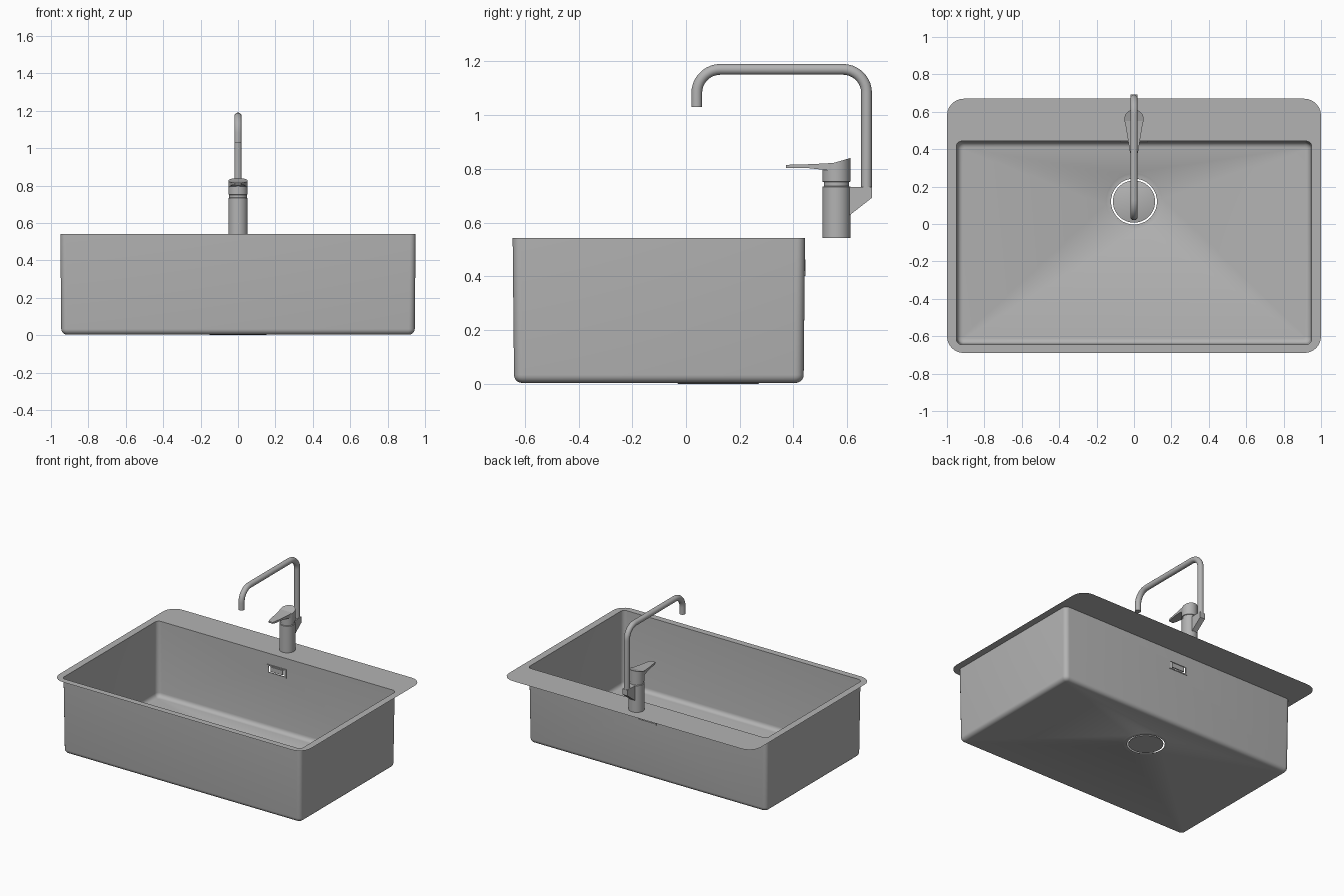
import bpy, bmesh
from math import sin, cos, pi, radians
from mathutils import Vector

if "Cube" in bpy.data.objects:
    bpy.data.objects.remove(bpy.data.objects["Cube"])

steel = bpy.data.materials.new("brushed steel grey")
steel.use_nodes = True
GREY = (0.45, 0.45, 0.45, 1)
steel.diffuse_color = GREY
steel.node_tree.nodes["Principled BSDF"].inputs["Base Color"].default_value = GREY

N = 7              # points per rounded corner
COUNT = 4 * N      # points per loop
RIM_Z = 0.542
DRAIN = (0, 0.12)
TAP_Y = 0.56


def finish(name, bm, fix_normals=True):
    if fix_normals:
        bmesh.ops.recalc_face_normals(bm, faces=bm.faces)
    mesh = bpy.data.meshes.new(name)
    bm.to_mesh(mesh)
    bm.free()
    ob = bpy.data.objects.new(name, mesh)
    bpy.context.collection.objects.link(ob)
    mesh.materials.append(steel)
    bpy.ops.object.select_all(action='DESELECT')
    ob.select_set(True)
    bpy.context.view_layer.objects.active = ob
    bpy.ops.object.shade_smooth_by_angle(angle=radians(35))
    return ob


def round_rect(bm, x, y0, y1, r, z):
    """Counter-clockwise rounded rectangle, starting at the back left corner."""
    loop = []
    for k, (cx, cy) in enumerate(((x - r, y1 - r), (r - x, y1 - r),
                                  (r - x, y0 + r), (x - r, y0 + r))):
        for i in range(N):
            a = (k + i / (N - 1)) * pi / 2
            loop.append(bm.verts.new((cx + r * cos(a), cy + r * sin(a), z)))
    return loop


def circle(bm, centre, r, z, n=COUNT, top=None):
    """Circle of points; an optional rule gives each point its own height."""
    pts = []
    for i in range(n):
        a = (i + 0.5) * 2 * pi / n
        x, y = centre[0] + r * cos(a), centre[1] + r * sin(a)
        pts.append(bm.verts.new((x, y, top(y) if top else z)))
    return pts


def bridge(bm, a, b):
    n = len(a)
    return [bm.faces.new((a[i], a[(i + 1) % n], b[(i + 1) % n], b[i])) for i in range(n)]


def lathe(name, centre, profile, top=None):
    """Capped stack of circles; the last one may follow a sloping top."""
    bm = bmesh.new()
    rings = [circle(bm, centre, r, z, 40) for r, z in profile]
    if top:
        rings.append(circle(bm, centre, profile[-1][0], 0, 40, top))
    for a, b in zip(rings, rings[1:]):
        bridge(bm, a, b)
    bm.faces.new(rings[0])
    bm.faces.new(rings[-1])
    return finish(name, bm)


def box(name, centre, size):
    bm = bmesh.new()
    bmesh.ops.create_cube(bm, size=1)
    for v in bm.verts:
        v.co = Vector(centre) + v.co * Vector(size)
    return finish(name, bm)


# Basin: mounting rim, walls, rounded floor edge and floor with drain hole
bm = bmesh.new()
FILLET = 0.03
loops = [round_rect(bm, 1.0, -0.69, 0.67, 0.09, RIM_Z),
         round_rect(bm, 0.95, -0.645, 0.443, 0.03, RIM_Z)]
for i in range(6):
    a = i / 5 * pi / 2
    inset = 0.005 + FILLET * (1 - cos(a))
    z = 0.003 + FILLET * (1 - sin(a))
    loops.append(round_rect(bm, 0.95 - inset, -0.645 + inset, 0.443 - inset,
                            max(0.036 - inset * 0.7, 0.01), z))
loops.append(circle(bm, DRAIN, 0.155, 0.003))
loops.append(circle(bm, DRAIN, 0.150, 0.0))
loops.append(circle(bm, DRAIN, 0.123, 0.0))
for a, b in zip(loops, loops[1:]):
    strip = bridge(bm, a, b)
    if a is loops[1]:
        back_wall = strip[N - 1]

# Overflow opening in the back wall
corners = list(back_wall.verts)
bm.faces.remove(back_wall)
hole = []
for v in corners:
    x = 0.062 if v.co.x > 0 else -0.062
    z = 0.456 if v.co.z > 0.3 else 0.408
    hole.append(bm.verts.new((x, 0.438 + 0.005 * z / RIM_Z, z)))
bridge(bm, corners, hole)
bmesh.ops.recalc_face_normals(bm, faces=bm.faces)
if loops[0][0].link_faces[0].normal.z < 0:
    bmesh.ops.reverse_faces(bm, faces=bm.faces)
finish("basin", bm, fix_normals=False)

# Drain cover and overflow cover with thin gaps around them
lathe("drain_cover", DRAIN, [(0.113, 0.0), (0.113, 0.006), (0.109, 0.008)])
box("overflow_cover", (0, 0.441, 0.434), (0.098, 0.008, 0.034))
for side, z in (("top", 0.459), ("bottom", 0.405)):
    box("overflow_frame_" + side, (0, 0.441, z), (0.15, 0.008, 0.008))
for side, x in (("left", 0.07), ("right", -0.07)):
    box("overflow_frame_" + side, (x, 0.441, 0.432), (0.01, 0.008, 0.046))

# Tap body with a narrow groove and a sloping control head
lathe("tap_body", (0, TAP_Y), [(0.052, RIM_Z), (0.052, 0.733), (0.047, 0.735),
                               (0.047, 0.75), (0.052, 0.752)],
      top=lambda y: 0.81 + 0.03 * (y - TAP_Y + 0.052) / 0.104)

# Control lever: flat blade narrowing towards its tip
bm = bmesh.new()
sections = [(0.372, 0.016, 0.803, 0.813), (0.385, 0.022, 0.802, 0.815),
            (0.46, 0.034, 0.802, 0.817), (0.52, 0.044, 0.795, 0.82),
            (0.56, 0.046, 0.79, 0.823)]
rings = [[bm.verts.new((sx * w, y, z)) for sx, z in
          ((-1, lo), (1, lo), (1, hi), (-1, hi))] for y, w, lo, hi in sections]
for a, b in zip(rings, rings[1:]):
    bridge(bm, a, b)
bm.faces.new(rings[0])
bm.faces.new(rings[-1])
finish("control_lever", bm)

# Bracket joining the body and the spout
bm = bmesh.new()
outline = [(0.59, 0.61), (0.61, 0.628), (0.692, 0.692), (0.692, 0.733), (0.59, 0.733)]
sides = [[bm.verts.new((x, y, z)) for y, z in outline] for x in (-0.02, 0.02)]
bridge(bm, *sides)
for s in sides:
    bm.faces.new(s)
finish("spout_bracket", bm)

# Spout: tube swept along a path with two rounded bends
R, BEND = 0.02, 0.088
path = [(0.672, 0.70)]
for cy, start in ((0.672 - BEND, 0), (0.04 + BEND, pi / 2)):
    for i in range(10):
        a = start + i / 9 * pi / 2
        path.append((cy + BEND * cos(a), 1.17 - BEND + BEND * sin(a)))
path.append((0.04, 1.03))
bm = bmesh.new()
rings = []
for i, (y, z) in enumerate(path):
    p, q = path[max(i - 1, 0)], path[min(i + 1, len(path) - 1)]
    t = Vector((0, q[0] - p[0], q[1] - p[1])).normalized()
    side = Vector((1, 0, 0))
    up = t.cross(side)
    rings.append([bm.verts.new(Vector((0, y, z)) + R * (side * cos(k * pi / 10) + up * sin(k * pi / 10)))
                  for k in range(20)])
for a, b in zip(rings, rings[1:]):
    bridge(bm, a, b)
bm.faces.new(rings[0])
bm.faces.new(rings[-1])
finish("spout", bm)
